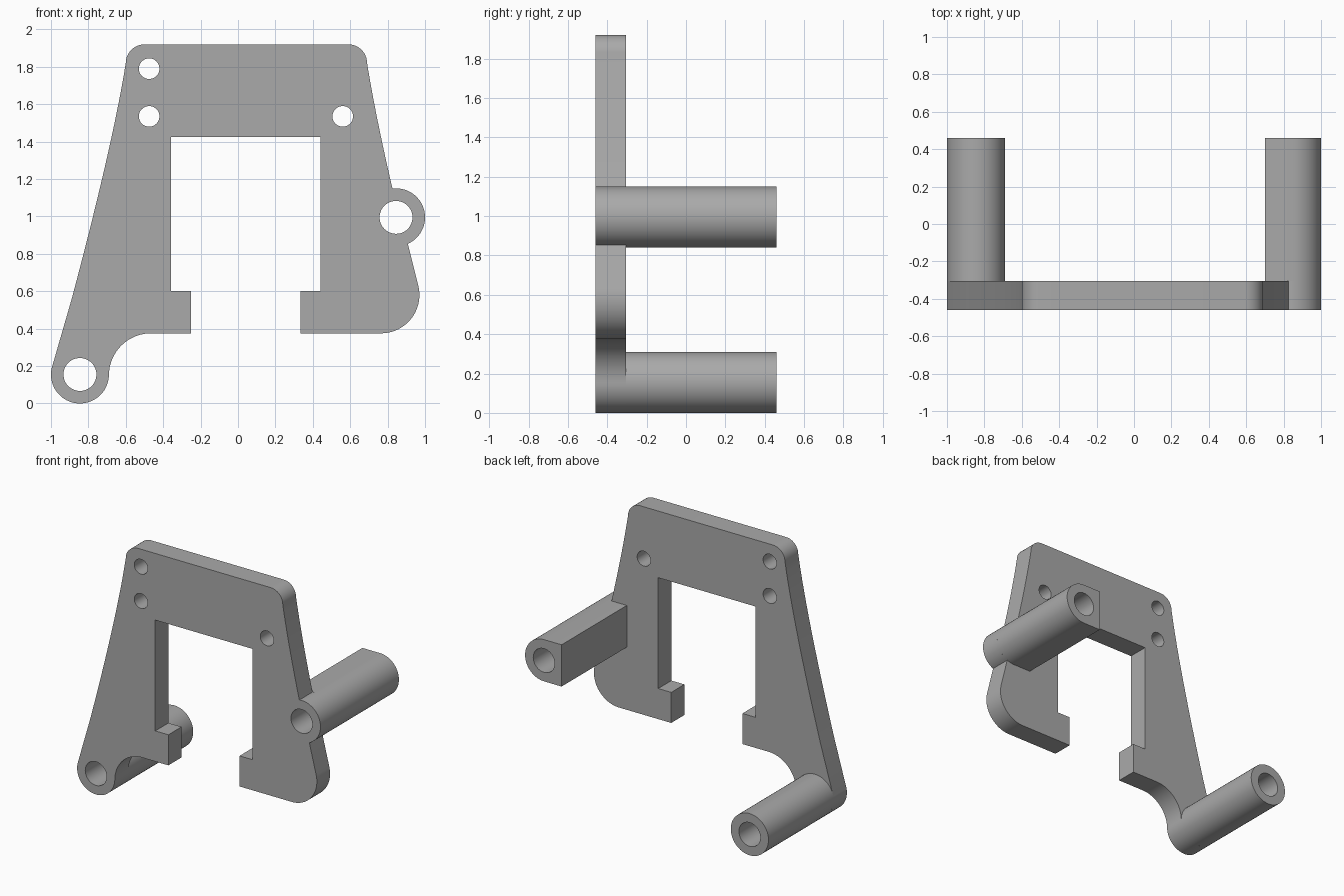
import bpy, bmesh
from math import cos, sin, radians, pi
from mathutils import Matrix

cube = bpy.data.objects.get("Cube")
if cube:
    bpy.data.objects.remove(cube, do_unlink=True)

grey = bpy.data.materials.new("grey_plastic")
grey.use_nodes = True
COLOR = (0.4, 0.4, 0.4, 1)
grey.diffuse_color = COLOR
grey.node_tree.nodes["Principled BSDF"].inputs["Base Color"].default_value = COLOR


def arc(cx, cz, r, start, end, steps=24):
    """Points along an arc, angles in degrees."""
    angles = [radians(start + (end - start) * i / steps) for i in range(steps + 1)]
    return [(cx + r * cos(a), cz + r * sin(a)) for a in angles]


def bend(p, ctrl, q, steps=14):
    """Points of a gentle quadratic curve from p to q."""
    ts = [i / steps for i in range(steps + 1)]
    return [tuple((1 - t) ** 2 * a + 2 * t * (1 - t) * b + t * t * c
                  for a, b, c in zip(p, ctrl, q)) for t in ts]


def circle(cx, cz, r):
    return arc(cx, cz, r, 0, 360, 48)[:-1]


def extrude(name, loops, y0, y1):
    """Solid from an outline and hole loops in the front plane."""
    curve = bpy.data.curves.new(name, "CURVE")
    curve.dimensions = "2D"
    curve.fill_mode = "BOTH"
    curve.extrude = (y1 - y0) / 2
    for loop in loops:
        spline = curve.splines.new("POLY")
        spline.points.add(len(loop) - 1)
        for point, (x, z) in zip(spline.points, loop):
            point.co = (x, z, 0, 1)
        spline.use_cyclic_u = True
    temp = bpy.data.objects.new(name + "_profile", curve)
    bpy.context.collection.objects.link(temp)
    bpy.context.view_layer.update()
    graph = bpy.context.evaluated_depsgraph_get()
    mesh = bpy.data.meshes.new_from_object(temp.evaluated_get(graph))
    bpy.data.objects.remove(temp, do_unlink=True)

    bm = bmesh.new()
    bm.from_mesh(mesh)
    bmesh.ops.remove_doubles(bm, verts=bm.verts, dist=0.0001)
    bm.transform(Matrix.Translation((0, (y0 + y1) / 2, 0)) @ Matrix.Rotation(pi / 2, 4, "X"))
    bmesh.ops.recalc_face_normals(bm, faces=bm.faces)
    bm.to_mesh(mesh)
    bm.free()
    mesh.materials.clear()
    mesh.materials.append(grey)

    obj = bpy.data.objects.new(name, mesh)
    bpy.context.collection.objects.link(obj)
    bpy.ops.object.select_all(action="DESELECT")
    obj.select_set(True)
    bpy.context.view_layer.objects.active = obj
    bpy.ops.object.shade_smooth_by_angle(angle=radians(30))
    return obj


FRONT, PLATE_BACK, TUBE_BACK = -0.46, -0.305, 0.46
LOW, HIGH = (-0.845, 0.155), (0.845, 0.995)   # tube axes
OUTER, BORE = 0.155, 0.088

# Bracket plate outline, clockwise from the lower left foot
outline = arc(*LOW, OUTER, 360, 168, 36)
outline += bend((-0.89, 0.556), (-0.67, 1.38), (-0.6, 1.82))
outline += arc(-0.5, 1.82, 0.1, 172, 90, 10)
outline += arc(0.59, 1.82, 0.1, 90, 8, 10)
outline += bend((0.69, 1.82), (0.737, 1.53), (0.826, 1.148))
outline += arc(*HIGH, OUTER, 90, -66, 30)
outline += arc(0.765, 0.58, 0.205, 14, -90)
outline += [(0.335, 0.375), (0.335, 0.602), (0.442, 0.602), (0.442, 1.425),
            (-0.358, 1.425), (-0.358, 0.602), (-0.25, 0.602), (-0.25, 0.375)]
outline += arc(-0.465, 0.15, 0.225, 90, 176)

screw_holes = [circle(x, z, 0.055) for x, z in
               ((-0.475, 1.79), (-0.475, 1.535), (0.56, 1.535))]
bores = [circle(*LOW, BORE), circle(*HIGH, BORE)]
extrude("bracket_plate", [outline] + bores + screw_holes, FRONT, PLATE_BACK)

# Round lower tube
extrude("lower_tube", [circle(*LOW, OUTER), bores[0]], PLATE_BACK, TUBE_BACK)

# Upper tube, round outside with a square inner side
d_shape = arc(*HIGH, OUTER, -90, 90, 30) + [(0.7, HIGH[1] + OUTER), (0.7, HIGH[1] - OUTER)]
extrude("upper_tube", [d_shape, bores[1]], PLATE_BACK, TUBE_BACK)
